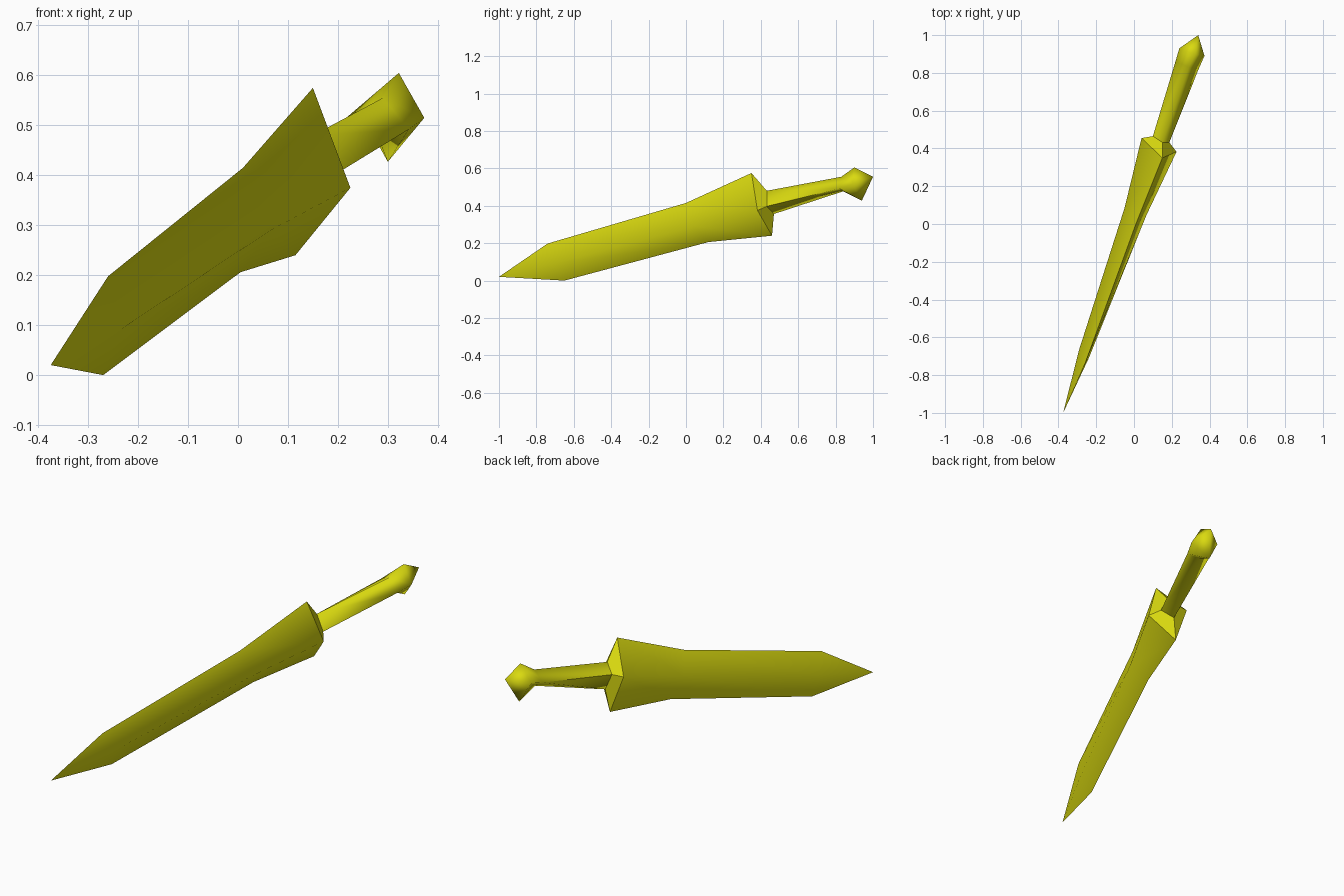
import bpy
import math

if "Cube" in bpy.data.objects:
    bpy.data.objects.remove(bpy.data.objects["Cube"])

gold = bpy.data.materials.new("yellow_gold")
gold.diffuse_color = (0.7, 0.7, 0.005, 1.0)
gold.use_nodes = True
gold.node_tree.nodes["Principled BSDF"].inputs["Base Color"].default_value = gold.diffuse_color


def loft(name, sections, sharp_deg):
    """Skin consecutive sections (top, right, bottom, left); a one-point section is a tip."""
    verts, faces, starts = [], [], []
    for s in sections:
        starts.append(len(verts))
        verts += s
    for k in range(len(sections) - 1):
        a, b = starts[k], starts[k + 1]
        na, nb = len(sections[k]), len(sections[k + 1])
        for i in range(4):
            j = (i + 1) % 4
            if na == 1:
                faces.append((a, b + j, b + i))
            elif nb == 1:
                faces.append((a + i, a + j, b))
            else:
                faces.append((a + i, a + j, b + j, b + i))
    mesh = bpy.data.meshes.new(name)
    mesh.from_pydata(verts, [], faces)
    mesh.materials.append(gold)
    obj = bpy.data.objects.new(name, mesh)
    bpy.context.collection.objects.link(obj)
    bpy.ops.object.select_all(action='DESELECT')
    obj.select_set(True)
    bpy.context.view_layer.objects.active = obj
    bpy.ops.object.shade_smooth_by_angle(angle=math.radians(sharp_deg))
    return obj


# Cross-sections shared between neighbouring parts
shoulder = [(0.15, 0.35, 0.575), (0.225, 0.382, 0.375),
            (0.115, 0.46, 0.24), (0.04, 0.455, 0.44)]
grip_base = [(0.15, 0.432, 0.48), (0.187, 0.432, 0.397),
             (0.135, 0.47, 0.356), (0.10, 0.465, 0.44)]

# Blade: diamond section, flaring toward the shoulder
loft("blade", [
    [(-0.375, -1.0, 0.02)],
    [(-0.26, -0.74, 0.198), (-0.237, -0.705, 0.09),
     (-0.27, -0.65, 0.0), (-0.292, -0.67, 0.11)],
    [(0.01, 0.0, 0.415), (0.065, 0.045, 0.29),
     (0.005, 0.12, 0.206), (-0.05, 0.085, 0.33)],
    shoulder,
], 65)

# Guard: sloped back of the shoulder, closing onto the grip
loft("guard", [shoulder, grip_base], 30)

# Handle: four-sided grip running into a pointed pommel
loft("handle", [
    grip_base,
    [(0.29, 0.83, 0.555), (0.342, 0.82, 0.492),
     (0.28, 0.84, 0.477), (0.22, 0.862, 0.518)],
    [(0.322, 0.9, 0.605), (0.373, 0.89, 0.515),
     (0.30, 0.94, 0.427), (0.24, 0.93, 0.535)],
    [(0.34, 1.0, 0.555)],
], 95)
